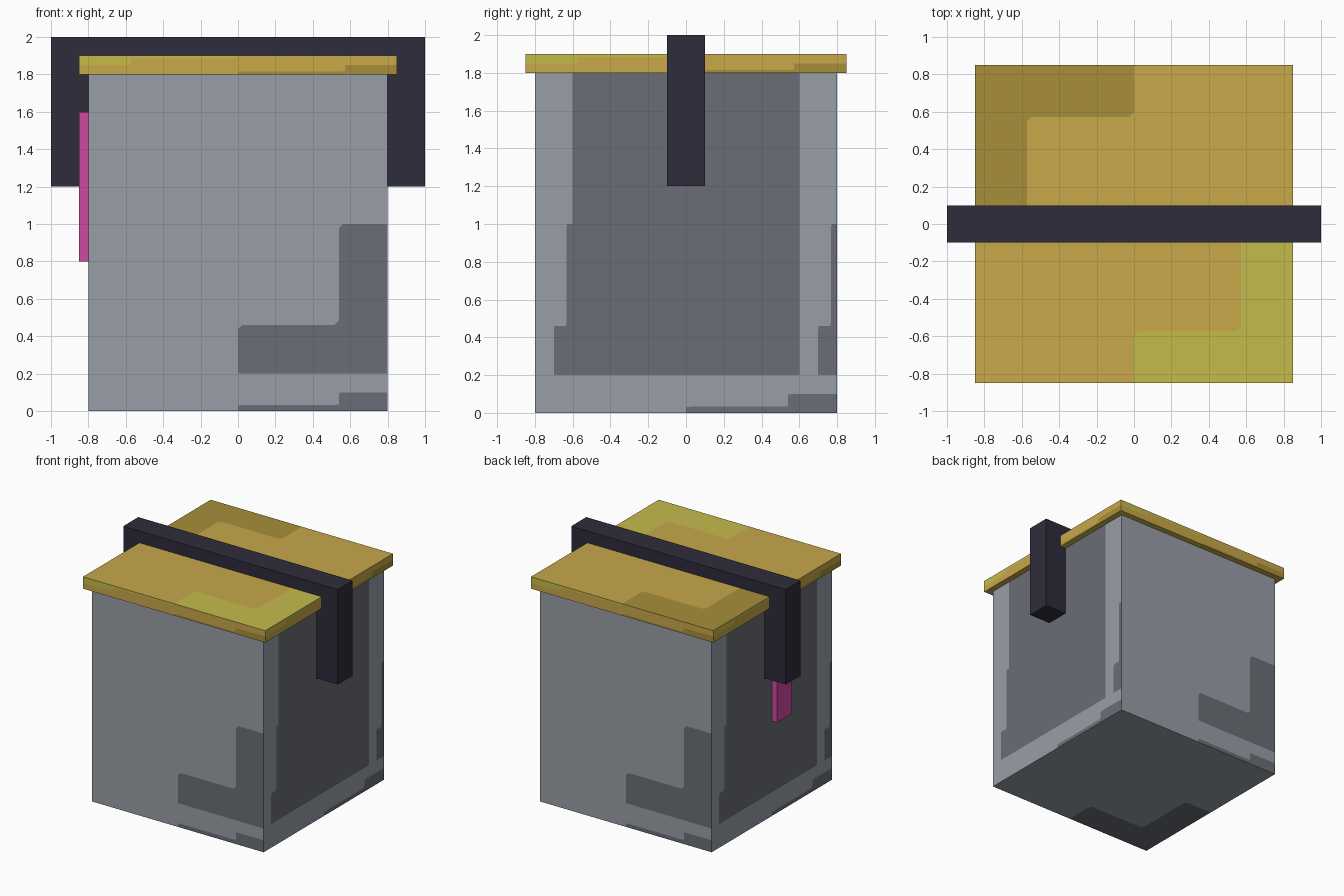
import bpy
import bmesh
from mathutils import Vector

cube = bpy.data.objects.get("Cube")
if cube:
    bpy.data.objects.remove(cube, do_unlink=True)


def srgb(hex_code):
    values = [int(hex_code[i:i + 2], 16) / 255 for i in (0, 2, 4)]
    return [c / 12.92 if c <= 0.04045 else ((c + 0.055) / 1.055) ** 2.4 for c in values] + [1.0]


def material(name, hex_code):
    mat = bpy.data.materials.new(name)
    mat.use_nodes = True
    mat.diffuse_color = srgb(hex_code)
    mat.node_tree.nodes["Principled BSDF"].inputs["Base Color"].default_value = srgb(hex_code)
    return mat


LIGHT_GREY = material("light grey", "999fa7")
DARK_GREY = material("dark grey", "6a6e76")
GOLD = material("gold", "c8a84a")
DARK_GOLD = material("dark gold", "a88e3a")
YELLOW = material("yellow", "c5bb4b")
NAVY = material("dark navy", "2e2c3b")
PINK = material("pink", "cf4aa0")

# Across and up directions of each box side, as seen from outside
SIDES = {
    "front": ((1, 0, 0), (0, 0, 1)),
    "back": ((-1, 0, 0), (0, 0, 1)),
    "right": ((0, -1, 0), (0, 0, 1)),
    "left": ((0, 1, 0), (0, 0, 1)),
    "top": ((1, 0, 0), (0, 1, 0)),
    "bottom": ((-1, 0, 0), (0, 1, 0)),
}

# Edge of the L-shaped patch in the lower right of a unit square
STEP = [(0.5, 0), (0.5, 0.148), (0.515, 0.163), (0.822, 0.163),
        (0.837, 0.178), (0.837, 0.485), (0.852, 0.5), (1, 0.5)]
OPPOSITE = [(1 - u, 1 - v) for u, v in STEP]
FIELD = [(0, 0)] + STEP + [(1, 1)] + OPPOSITE
LOWER_PATCH = list(reversed(STEP + [(1, 0)]))
UPPER_PATCH = list(reversed(OPPOSITE + [(0, 1)]))


def finish(bm, name, mats):
    mesh = bpy.data.meshes.new(name)
    bm.to_mesh(mesh)
    bm.free()
    for mat in mats:
        mesh.materials.append(mat)
    obj = bpy.data.objects.new(name, mesh)
    bpy.context.collection.objects.link(obj)
    return obj


def box(name, low, high, mat):
    bm = bmesh.new()
    bmesh.ops.create_cube(bm, size=1)
    low, high = Vector(low), Vector(high)
    bmesh.ops.scale(bm, vec=high - low, verts=bm.verts)
    bmesh.ops.translate(bm, vec=(low + high) / 2, verts=bm.verts)
    return finish(bm, name, [mat])


def patched_box(name, low, high, field, lower, upper, swapped=()):
    """Box whose sides are cut into a field and two stepped corner patches."""
    low, high = Vector(low), Vector(high)
    centre, half = (low + high) / 2, (high - low) / 2
    bm = bmesh.new()
    for side, (across, up) in SIDES.items():
        across, up = Vector(across), Vector(up)
        normal = across.cross(up)
        patches = (2, 1) if side in swapped else (1, 2)
        for outline, index in ((FIELD, 0), (LOWER_PATCH, patches[0]), (UPPER_PATCH, patches[1])):
            verts = []
            for u, v in outline:
                d = across * (2 * u - 1) + up * (2 * v - 1) + normal
                verts.append(bm.verts.new(centre + d * half))
            bm.faces.new(verts).material_index = index
    bmesh.ops.remove_doubles(bm, verts=bm.verts, dist=0.0001)
    return finish(bm, name, [field, lower, upper])


# Hollow crate: base, front and back walls, and dark side panels
grey = (LIGHT_GREY, DARK_GREY, LIGHT_GREY)
patched_box("base", (-0.8, -0.8, 0), (0.8, 0.8, 0.2), *grey)
patched_box("front_wall", (-0.8, -0.8, 0.2), (0.8, -0.6, 1.8), *grey)
patched_box("back_wall", (-0.8, 0.6, 0.2), (0.8, 0.8, 1.8), *grey)
box("left_wall", (0.6, -0.6, 0.2), (0.8, 0.6, 1.8), DARK_GREY)
box("right_wall", (-0.8, -0.6, 0.2), (-0.6, 0.6, 1.8), DARK_GREY)

# Lid, with its patches swapped on the top
patched_box("lid", (-0.85, -0.85, 1.8), (0.85, 0.85, 1.9),
            GOLD, DARK_GOLD, YELLOW, swapped=("top",))

# Strap: an upside-down U extruded across the lid
profile = [(-1, 1.2), (-0.8, 1.2), (-0.8, 1.9), (0.8, 1.9),
           (0.8, 1.2), (1, 1.2), (1, 2), (-1, 2)]
bm = bmesh.new()
face = bm.faces.new([bm.verts.new((x, -0.1, z)) for x, z in profile])
new = bmesh.ops.extrude_face_region(bm, geom=[face])["geom"]
bmesh.ops.translate(bm, vec=(0, 0.2, 0), verts=[g for g in new if isinstance(g, bmesh.types.BMVert)])
bmesh.ops.recalc_face_normals(bm, faces=bm.faces)
finish(bm, "strap", [NAVY])

# Pink tag on the right side, partly under the strap
box("side_tag", (-0.85, -0.2, 0.8), (-0.8, 0, 1.6), PINK)
